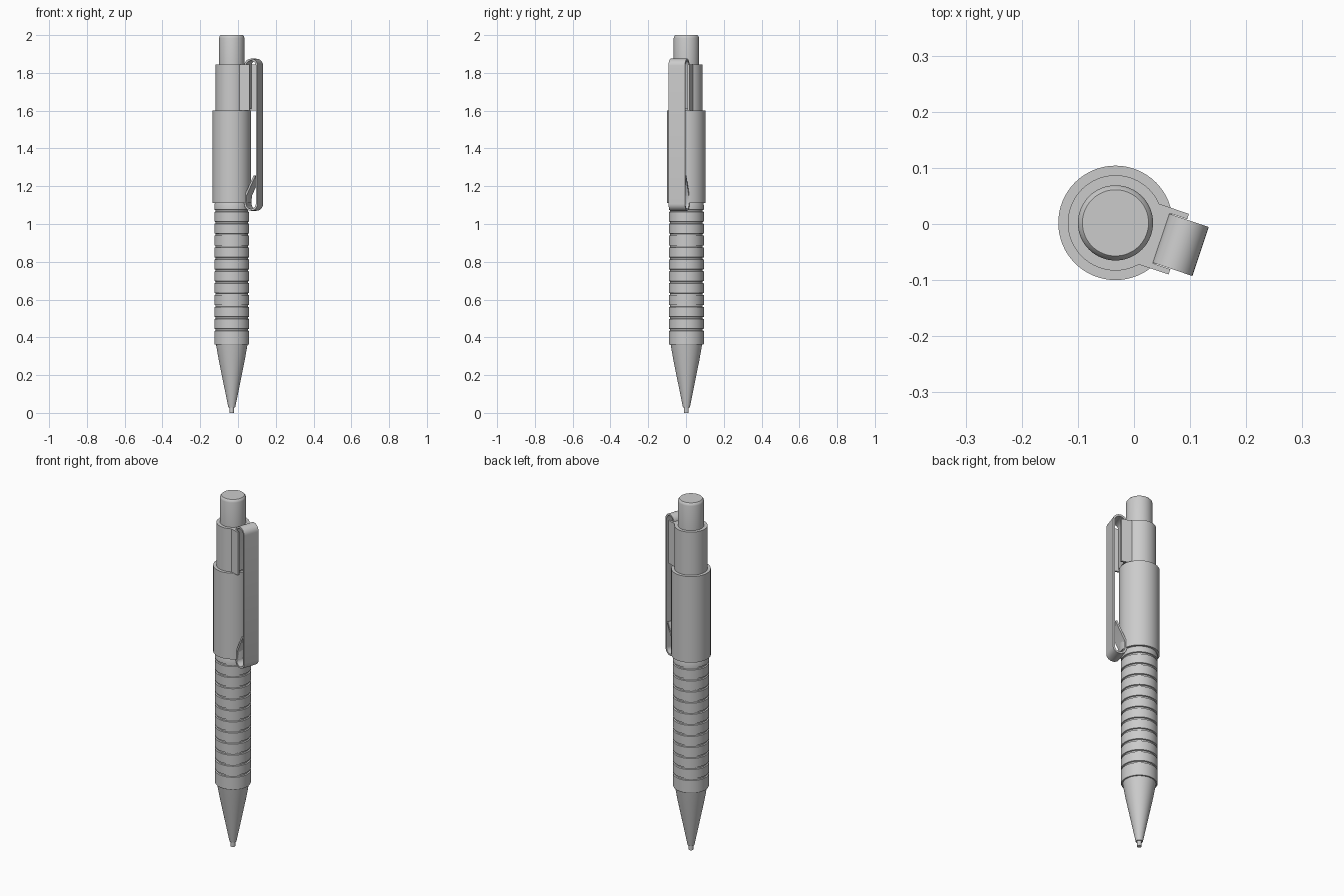
import bpy, bmesh
from math import sin, cos, pi, radians
from mathutils import Vector, Matrix

if "Cube" in bpy.data.objects:
    bpy.data.objects.remove(bpy.data.objects["Cube"])

AXIS = Vector((-0.033, 0.002, 0))
CLIP_TURN = Matrix.Translation(AXIS) @ Matrix.Rotation(radians(-18.6), 4, 'Z')

grey = bpy.data.materials.new("plain grey")
grey.use_nodes = True
grey.diffuse_color = (0.6, 0.6, 0.6, 1)
grey.node_tree.nodes["Principled BSDF"].inputs["Base Color"].default_value = (0.6, 0.6, 0.6, 1)


def finish(name, bm, matrix):
    bmesh.ops.recalc_face_normals(bm, faces=bm.faces)
    mesh = bpy.data.meshes.new(name)
    bm.to_mesh(mesh)
    bm.free()
    mesh.materials.append(grey)
    obj = bpy.data.objects.new(name, mesh)
    obj.matrix_world = matrix
    bpy.context.collection.objects.link(obj)
    bpy.ops.object.select_all(action='DESELECT')
    obj.select_set(True)
    bpy.context.view_layer.objects.active = obj
    bpy.ops.object.shade_smooth_by_angle(angle=radians(30))
    return obj


def lathe(name, profile, sides=64):
    """Closed solid of revolution from (radius, height) points."""
    bm = bmesh.new()
    rings = [[bm.verts.new((r * cos(2 * pi * i / sides), r * sin(2 * pi * i / sides), z))
              for i in range(sides)] for r, z in profile]
    for a, b in zip(rings, rings[1:]):
        for i in range(sides):
            j = (i + 1) % sides
            bm.faces.new((a[i], a[j], b[j], b[i]))
    bm.faces.new(rings[0])
    bm.faces.new(rings[-1])
    return finish(name, bm, Matrix.Translation(AXIS))


def extrude(name, points, direction):
    """Solid made by pushing a flat outline along a direction."""
    bm = bmesh.new()
    face = bm.faces.new([bm.verts.new(p) for p in points])
    result = bmesh.ops.extrude_face_region(bm, geom=[face], use_keep_orig=True)
    moved = [v for v in result["geom"] if isinstance(v, bmesh.types.BMVert)]
    bmesh.ops.translate(bm, verts=moved, vec=direction)
    return finish(name, bm, CLIP_TURN)


# Writing end
lathe("lead_tube", [(0.012, 0), (0.012, 0.04)], 32)
lathe("tip_cone", [(0.018, 0.028), (0.069, 0.28), (0.084, 0.366)])

# Grip with evenly spaced grooves
grip = [(0.090, 0.362), (0.0925, 0.366)]
for k in range(11):
    z = 0.44 + 0.063 * k
    grip += [(0.0925, z - 0.006), (0.086, z - 0.004), (0.086, z + 0.004), (0.0925, z + 0.006)]
grip += [(0.0925, 1.1), (0.088, 1.115)]
lathe("ribbed_grip", grip)

# Sleeve, upper tube and push button
lathe("sleeve", [(0.102, 1.11), (0.102, 1.6)])
lathe("upper_tube", [(0.085, 1.59), (0.085, 1.845)])
lathe("push_button", [(0.067, 1.84), (0.067, 1.985), (0.065, 1.993), (0.059, 2.0)])

# Slotted block that holds the clip
half = [(0.05, 0.057), (0.119, 0.057), (0.119, 0.047), (0.086, 0.047)]
outline = half + [(r, -t) for r, t in reversed(half)]
extrude("clip_holder", [(r, t, 1.6) for r, t in outline], (0, 0, 0.245))

# Spring clip: one bent strip, looped over the top and under the bottom
MID, BEND = 0.1225, 0.0325
path = [Vector((MID - BEND, 1.61))]
path += [Vector((MID - BEND * cos(pi * i / 16), 1.8375 + BEND * sin(pi * i / 16))) for i in range(17)]
path += [Vector((MID + BEND * cos(pi * i / 16), 1.1075 - BEND * sin(pi * i / 16))) for i in range(17)]
path += [Vector((0.092, 1.15)), Vector((0.142, 1.255))]
sides = ([], [])
for i, p in enumerate(path):
    along = (path[min(i + 1, len(path) - 1)] - path[max(i - 1, 0)]).normalized()
    across = Vector((-along.y, along.x)) * 0.005
    sides[0].append(p + across)
    sides[1].append(p - across)
extrude("spring_clip", [(p.x, -0.046, p.y) for p in sides[0] + sides[1][::-1]], (0, 0.092, 0))
